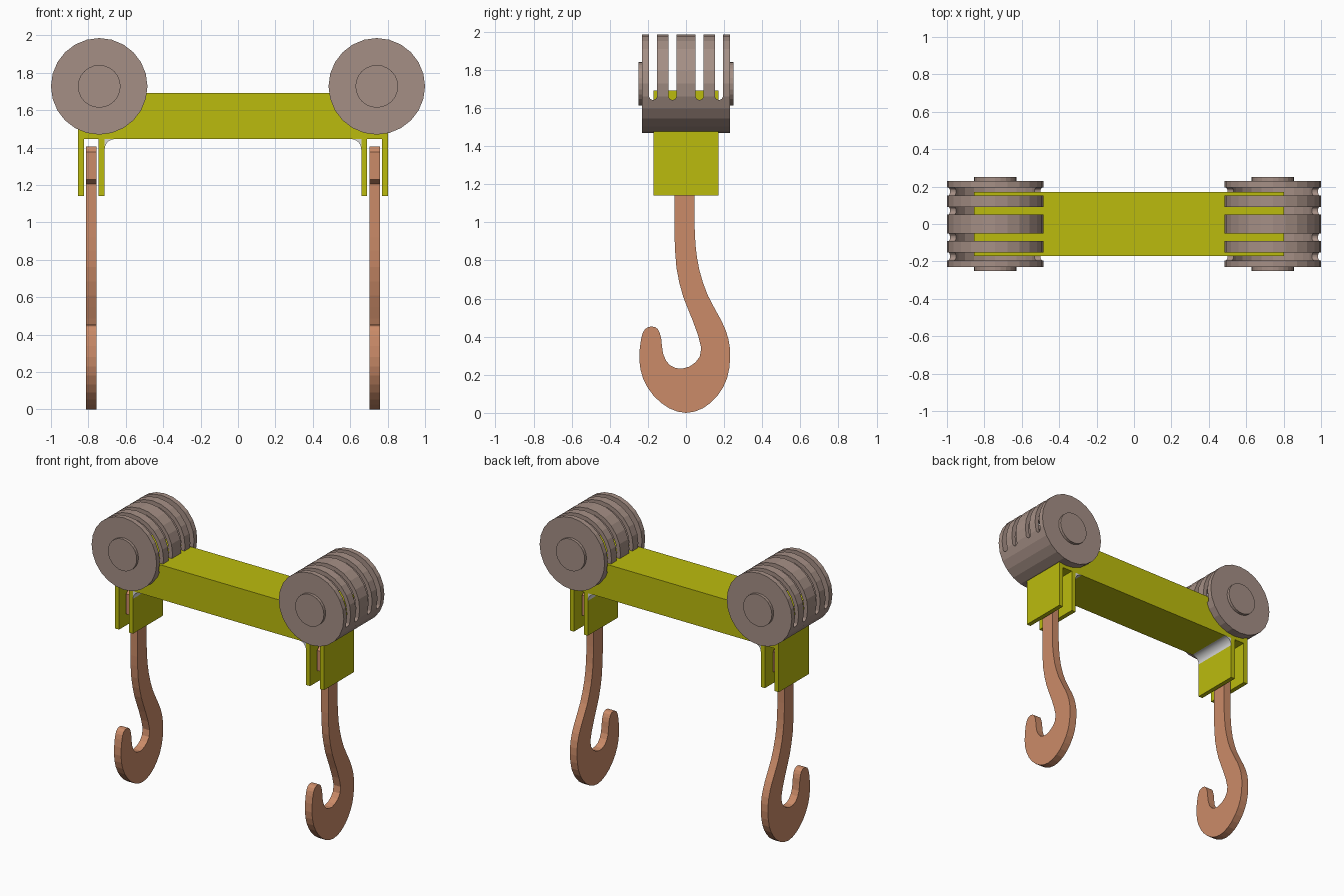
import bpy
import bmesh
import math
from mathutils import Vector

cube = bpy.data.objects.get("Cube")
if cube:
    bpy.data.objects.remove(cube, do_unlink=True)


def material(name, colour):
    mat = bpy.data.materials.new(name)
    mat.use_nodes = True
    mat.diffuse_color = (*colour, 1)
    mat.node_tree.nodes["Principled BSDF"].inputs["Base Color"].default_value = (*colour, 1)
    return mat


YELLOW = material("olive yellow", (0.5, 0.5, 0.004))
COPPER = material("copper orange", (0.6, 0.26, 0.14))
TAUPE = material("warm taupe", (0.376, 0.275, 0.235))
GREY = material("light grey", (0.7, 0.7, 0.7))


def add_prism(bm, outline, axis, start, end):
    """Extrude a closed 2D outline along x (outline in y,z) or y (outline in x,z)."""
    def place(p, depth):
        return (depth, p[0], p[1]) if axis == "x" else (p[0], depth, p[1])
    face = bm.faces.new([bm.verts.new(place(p, start)) for p in outline])
    result = bmesh.ops.extrude_face_region(bm, geom=[face])
    moved = [v for v in result["geom"] if isinstance(v, bmesh.types.BMVert)]
    offset = Vector(place((0, 0), end - start))
    bmesh.ops.translate(bm, verts=moved, vec=offset)


def make_object(name, prisms, mat):
    bm = bmesh.new()
    for prism in prisms:
        add_prism(bm, *prism)
    bmesh.ops.recalc_face_normals(bm, faces=bm.faces)
    mesh = bpy.data.meshes.new(name)
    bm.to_mesh(mesh)
    bm.free()
    mesh.materials.append(mat)
    obj = bpy.data.objects.new(name, mesh)
    bpy.context.collection.objects.link(obj)
    return obj


def arc(cx, cz, radius, first, last, steps):
    angles = [math.radians(first + (last - first) * i / steps) for i in range(steps + 1)]
    return [(cx + radius * math.cos(a), cz + radius * math.sin(a)) for a in angles]


def circle(radius, sides=24):
    return arc(0, 0, radius, 0, 360, sides)[:-1]


def smooth_path(points, steps=2):
    """Catmull-Rom interpolation through an open list of points."""
    pts = [Vector(p) for p in points]
    pts = [pts[0]] + pts + [pts[-1]]
    path = []
    for a, b, c, d in zip(pts, pts[1:], pts[2:], pts[3:]):
        for i in range(steps):
            t = i / steps
            path.append(b + (c - a) * t / 2
                        + (a * 2 - b * 5 + c * 4 - d) * t * t / 2
                        + (b * 3 - a - c * 3 + d) * t ** 3 / 2)
    return path + [pts[-1]]


# Beam with a pair of hanging plates at each end, cut from one profile
CENTRE, HALF_LENGTH, HALF_WIDTH = -0.027, 0.828, 0.171
TOP, UNDER, PLATE_END = 1.692, 1.445, 1.14
PLATE, INNER = 0.032, 0.686
half = [(HALF_LENGTH, TOP), (HALF_LENGTH, PLATE_END),
        (HALF_LENGTH - PLATE, PLATE_END), (HALF_LENGTH - PLATE, UNDER),
        (INNER + PLATE, UNDER), (INNER + PLATE, PLATE_END),
        (INNER, PLATE_END), (INNER, UNDER)]
profile = [(CENTRE + x, z) for x, z in half]
profile += [(CENTRE - x, z) for x, z in reversed(half)]
make_object("beam", [(profile, "y", -HALF_WIDTH, HALF_WIDTH)], YELLOW)

# Hook outline: outer edge, bowl, tip, inner edge
hook_curve = smooth_path([
    (0.045, 1.0), (0.05, 0.88), (0.07, 0.75), (0.115, 0.615), (0.185, 0.485),
    (0.222, 0.39), (0.232, 0.29), (0.215, 0.18), (0.165, 0.09), (0.09, 0.025),
    (0, 0), (-0.09, 0.025), (-0.17, 0.09), (-0.225, 0.18), (-0.245, 0.28),
    (-0.235, 0.39), (-0.215, 0.44), (-0.18, 0.453), (-0.148, 0.44), (-0.13, 0.39),
    (-0.12, 0.31), (-0.085, 0.25), (-0.02, 0.232), (0.05, 0.265), (0.08, 0.34),
    (0.035, 0.485), (-0.015, 0.61), (-0.05, 0.76), (-0.06, 0.92)])
MID = -0.007
head = [(-0.053, 1.205), (-0.1, 1.23), (-0.1, 1.375), (-0.07, 1.405)]
head_outline = [(MID + y, z) for y, z in head]
head_outline += [(MID - y, z) for y, z in reversed(head)]
hook_outline = hook_curve + head_outline

# Fillet in the corner between beam and inner plate
FILLET = 0.055


def fillet_outline(side):
    curve = arc(INNER - FILLET, UNDER - FILLET, FILLET, 0, 90, 8)
    return [(CENTRE + side * x, z) for x, z in [(INNER, UNDER)] + curve]


for side, label in ((-1, "right"), (1, "left")):
    x = CENTRE + side * 0.757
    make_object(label + "_hook", [(hook_outline, "x", x - 0.028, x + 0.028)], COPPER)
    fillet = make_object(label + "_fillet",
                         [(fillet_outline(side), "y", -HALF_WIDTH, HALF_WIDTH)], GREY)
    bpy.ops.object.select_all(action="DESELECT")
    fillet.select_set(True)
    bpy.context.view_layer.objects.active = fillet
    bpy.ops.object.shade_smooth_by_angle()

# Hollow drum with round-ended slots cut over its upper part
RADIUS, WALL, DRUM_HALF = 0.258, 0.03, 0.23
SLOT = 0.021
drum = make_object("right_drum", [(circle(RADIUS), "y", -DRUM_HALF, DRUM_HALF)], TAUPE)
cavity = make_object("drum_cavity_cutter", [(circle(RADIUS - WALL), "y", -0.2, 0.2)], TAUPE)
slots = []
for y in (-0.173, -0.071, 0.071, 0.173):
    bottom = arc(y, -0.064, SLOT, 180, 360, 8)
    slots.append((bottom + [(y + SLOT, 0.4), (y - SLOT, 0.4)], "x", -0.4, 0.4))
slot_cutter = make_object("drum_slot_cutter", slots, TAUPE)
for cutter in (cavity, slot_cutter):
    cutter.hide_render = True
    cut = drum.modifiers.new("cut", "BOOLEAN")
    cut.operation, cut.solver, cut.object = "DIFFERENCE", "EXACT", cutter

# Bake the cuts and place a drum with hub caps at each end
depsgraph = bpy.context.evaluated_depsgraph_get()
baked = bpy.data.meshes.new_from_object(drum.evaluated_get(depsgraph))
drum.modifiers.clear()
drum.data = baked
for cutter in (cavity, slot_cutter):
    bpy.data.objects.remove(cutter, do_unlink=True)

left_drum = bpy.data.objects.new("left_drum", baked)
bpy.context.collection.objects.link(left_drum)
for obj, label, x in ((drum, "right", -0.742), (left_drum, "left", 0.742)):
    obj.location = (x, 0, 1.727)
    hubs = make_object(label + "_hub_caps",
                       [(circle(0.114), "y", s * DRUM_HALF, s * 0.25) for s in (-1, 1)], TAUPE)
    hubs.location = obj.location
